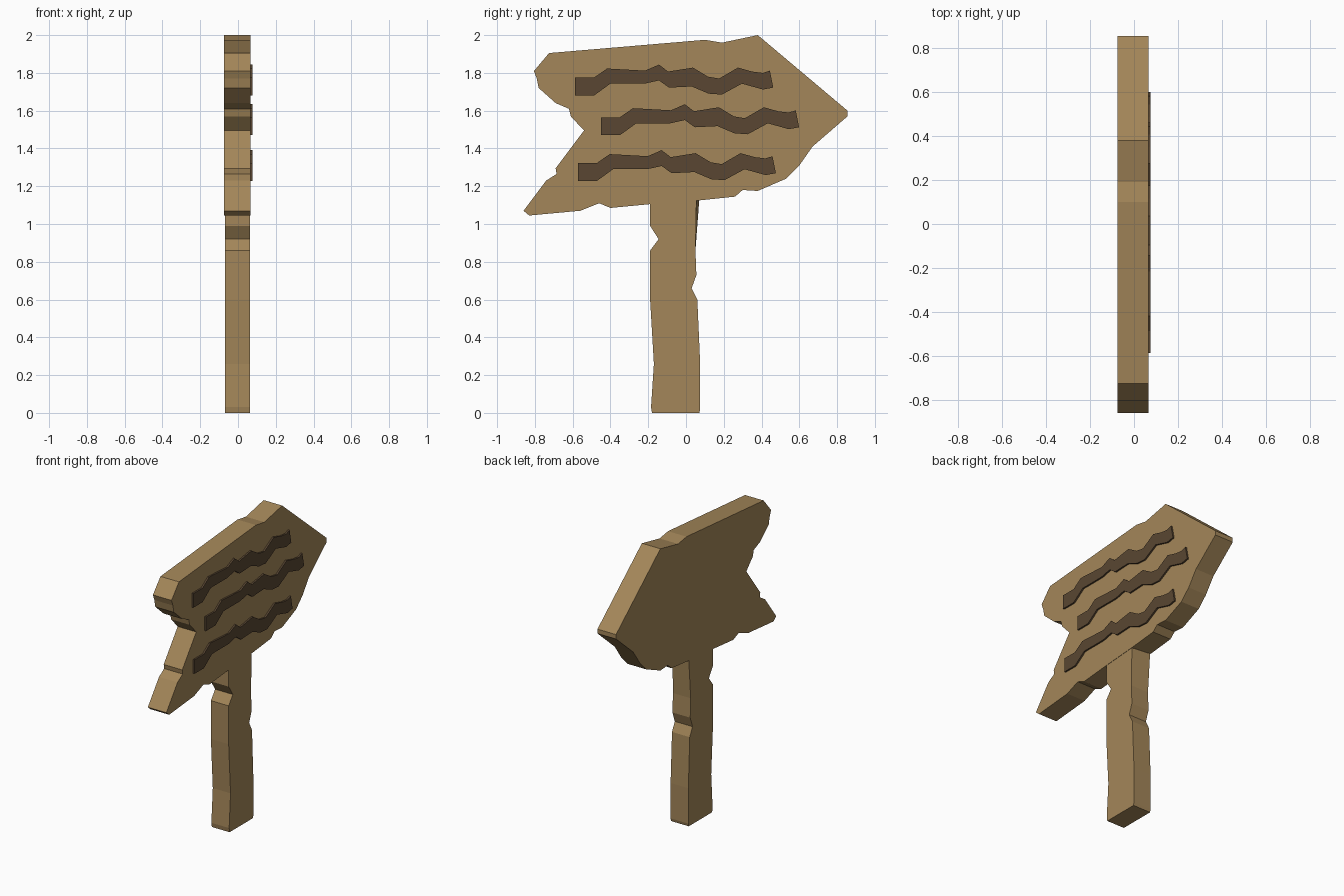
import bpy, bmesh


def material(name, color):
    m = bpy.data.materials.new(name)
    m.diffuse_color = (*color, 1)
    return m


wood = material("wood", (0.37, 0.24, 0.10))
dark_wood = material("dark_wood", (0.10, 0.062, 0.032))


def slab(name, outline, x0, x1, mat, dy=0.0, dz=0.0, tweak=None):
    """Extrude a (y, z) outline from x0 to x1; tweak adjusts single vertices."""
    bm = bmesh.new()
    face = bm.faces.new([bm.verts.new((x0, y + dy, z + dz)) for y, z in outline])
    ext = bmesh.ops.extrude_face_region(bm, geom=[face], use_keep_orig=True)
    for v in ext["geom"]:
        if isinstance(v, bmesh.types.BMVert):
            v.co.x = x1
    if tweak:
        for v in bm.verts:
            tweak(v.co)
    bmesh.ops.recalc_face_normals(bm, faces=bm.faces)
    mesh = bpy.data.meshes.new(name)
    bm.to_mesh(mesh)
    bm.free()
    mesh.materials.append(mat)
    obj = bpy.data.objects.new(name, mesh)
    bpy.context.collection.objects.link(obj)
    return obj


# Arrow-shaped board with chipped edges
board = [(0.855, 1.60), (0.855, 1.57), (0.67, 1.41), (0.60, 1.31), (0.53, 1.24),
         (0.38, 1.175), (0.30, 1.18), (0.26, 1.145), (0.07, 1.125), (-0.19, 1.105),
         (-0.40, 1.085), (-0.46, 1.11), (-0.56, 1.07), (-0.83, 1.045), (-0.86, 1.07),
         (-0.74, 1.23), (-0.685, 1.265), (-0.69, 1.295), (-0.54, 1.495), (-0.61, 1.57),
         (-0.62, 1.61), (-0.69, 1.64), (-0.78, 1.72), (-0.79, 1.77), (-0.805, 1.81),
         (-0.725, 1.905), (0.10, 1.975), (0.19, 1.96), (0.38, 2.0)]
slab("arrow_board", board, -0.074, 0.065, wood)

# Notched post, its upper end set into the board
post = [(-0.18, 0.0), (0.07, 0.0), (0.075, 0.02), (0.075, 0.26), (0.06, 0.60),
        (0.03, 0.66), (0.055, 0.73), (0.05, 0.86), (0.07, 1.125), (0.07, 1.16),
        (-0.19, 1.16), (-0.19, 0.99), (-0.145, 0.92), (-0.19, 0.86), (-0.19, 0.60),
        (-0.17, 0.26), (-0.185, 0.03)]


def worn_edge(co):
    if co.x > 0 and co.y > 0.06 and co.z > 1:
        co.y -= 0.015


slab("post", post, -0.07, 0.063, wood, tweak=worn_edge)

# Three wavy painted strips on the face of the board
strip = [(-0.587, 1.775), (-0.487, 1.775), (-0.418, 1.823), (-0.217, 1.812),
         (-0.143, 1.844), (-0.095, 1.807), (0.037, 1.828), (0.116, 1.78),
         (0.175, 1.77), (0.275, 1.828), (0.35, 1.807), (0.407, 1.80), (0.444, 1.812),
         (0.462, 1.722), (0.407, 1.712), (0.296, 1.743), (0.19, 1.685), (0.12, 1.69),
         (0.03, 1.728), (-0.09, 1.722), (-0.143, 1.76), (-0.22, 1.743),
         (-0.40, 1.743), (-0.487, 1.68), (-0.587, 1.68)]
for label, dy, dz in (("upper", 0, 0), ("middle", 0.137, -0.21), ("lower", 0.014, -0.453)):
    slab(label + "_strip", strip, 0.055, 0.076, dark_wood, dy, dz)
